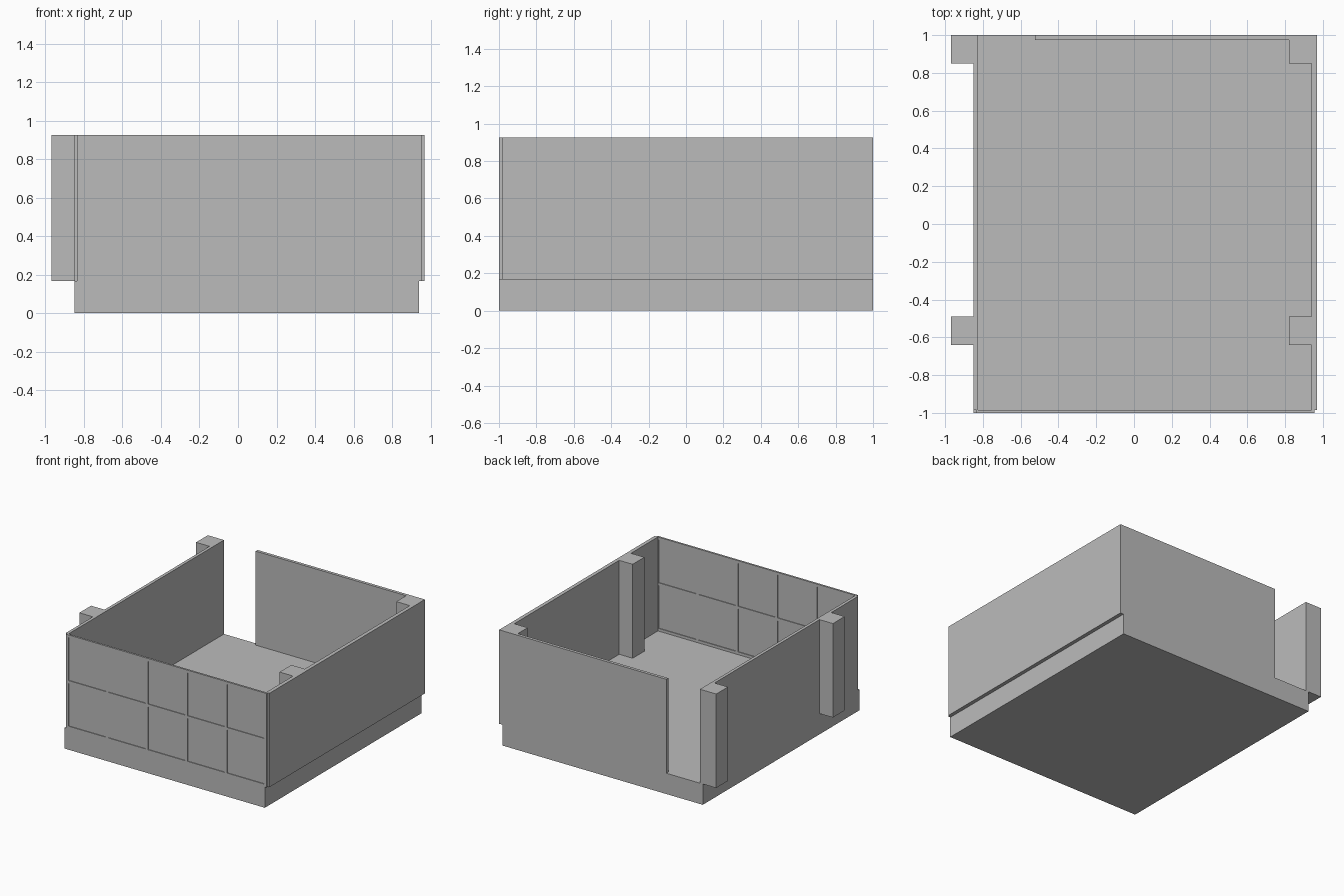
import bpy

cube = bpy.data.objects.get("Cube")
if cube:
    bpy.data.objects.remove(cube, do_unlink=True)

grey = bpy.data.materials.new("plain grey")
grey.use_nodes = True
colour = (0.5, 0.5, 0.5, 1)
grey.diffuse_color = colour
grey.node_tree.nodes["Principled BSDF"].inputs["Base Color"].default_value = colour


def box(name, x, y, z):
    """Box spanning the given (low, high) range on each axis."""
    corners = [(i, j, k) for i in x for j in y for k in z]
    faces = [(0, 1, 3, 2), (4, 6, 7, 5), (0, 4, 5, 1),
             (2, 3, 7, 6), (0, 2, 6, 4), (1, 5, 7, 3)]
    mesh = bpy.data.meshes.new(name)
    mesh.from_pydata(corners, [], faces)
    mesh.materials.append(grey)
    obj = bpy.data.objects.new(name, mesh)
    bpy.context.collection.objects.link(obj)
    return obj


floor_z, top_z = 0.168, 0.927
height = (floor_z, top_z)
left_x, right_x = -0.85, 0.94      # edges of the base
frame_back = -0.984

# Base slab and solid walls; one side wall overhangs the base
box("base", (left_x, right_x), (-1, 1), (0, floor_z))
box("inner_side_wall", (left_x, left_x + 0.025), (frame_back, 1), height)
box("overhanging_side_wall", (right_x, 0.97), (frame_back, 1), height)
box("back_wall", (-0.525, 0.82), (0.975, 1), height)

# Columns: outside one wall, inside the other
for label, y in (("front", (-0.64, -0.49)), ("back", (0.85, 1))):
    box(label + "_outer_column", (-0.97, left_x), y, height)
    box(label + "_inner_column", (0.82, right_x), y, height)

# Window front: thin panes held in a grid of stiles and rails
x0, x1, bar = -0.835, 0.955, 0.022
bays, rows = 5, 2
frame_y = (-1, frame_back)
step = (x1 - x0 - bar) / bays
rise = (top_z - floor_z - bar) / rows
for i in range(bays + 1):
    x = x0 + i * step
    box("window_stile", (x, x + bar), frame_y, height)
    if i == bays:
        break
    bay = (x + bar, x + step)
    for j in range(rows + 1):
        z = floor_z + j * rise
        box("window_rail", bay, frame_y, (z, z + bar))
        if j < rows:
            box("window_pane", bay, (-0.994, -0.99), (z + bar, z + rise))
